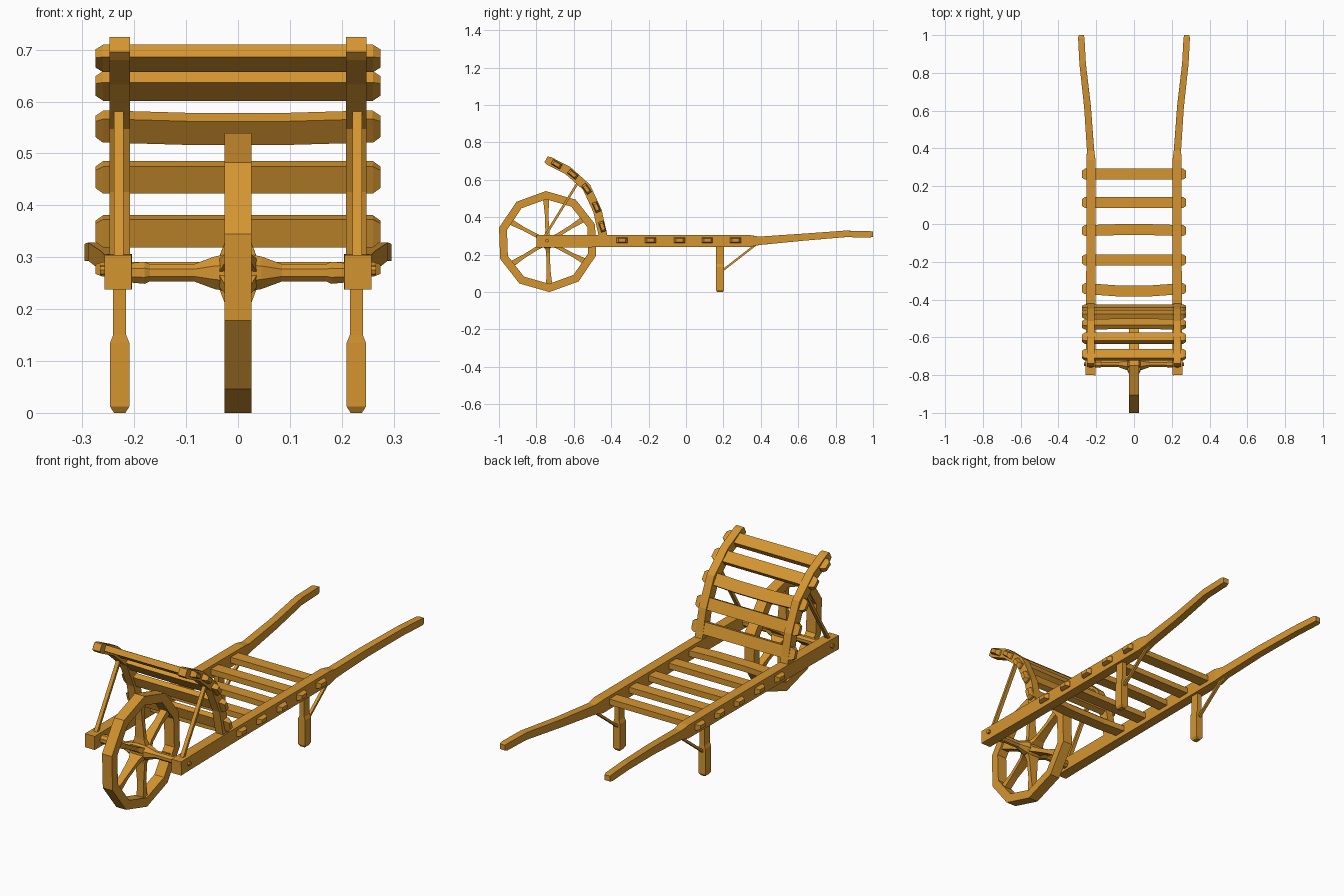
import bpy, bmesh
from math import sin, cos, radians, tau
from mathutils import Vector

cube = bpy.data.objects.get("Cube")
if cube:
    bpy.data.objects.remove(cube)

wood = bpy.data.materials.new("warm wood")
wood.use_nodes = True
colour = (0.66, 0.30, 0.03, 1)
wood.diffuse_color = colour
wood.node_tree.nodes["Principled BSDF"].inputs["Base Color"].default_value = colour


def finish(name, bm):
    bmesh.ops.recalc_face_normals(bm, faces=bm.faces)
    mesh = bpy.data.meshes.new(name)
    bm.to_mesh(mesh)
    bm.free()
    mesh.materials.append(wood)
    obj = bpy.data.objects.new(name, mesh)
    bpy.context.collection.objects.link(obj)
    return obj


def sweep(name, stations, side=(1, 0, 0)):
    """Rectangular bar through (point, width along side, depth) stations."""
    bm = bmesh.new()
    pts = [Vector(s[0]) for s in stations]
    rings = []
    for i, (_, w, d) in enumerate(stations):
        t = (pts[min(i + 1, len(pts) - 1)] - pts[max(i - 1, 0)]).normalized()
        u = Vector(side)
        u = (u - t * u.dot(t)).normalized()
        v = t.cross(u)
        rings.append([bm.verts.new(pts[i] + u * a * w / 2 + v * b * d / 2)
                      for a, b in ((-1, -1), (1, -1), (1, 1), (-1, 1))])
    for r, q in zip(rings, rings[1:]):
        for k in range(4):
            bm.faces.new((r[k], r[(k + 1) % 4], q[(k + 1) % 4], q[k]))
    bm.faces.new(rings[0])
    bm.faces.new(rings[-1])
    return finish(name, bm)


def lathe(name, profile, sides, phase, centre, closed=False):
    """Turn an (x, radius) profile around the x axis."""
    bm = bmesh.new()
    c = Vector(centre)
    rings = []
    for x, r in profile:
        angles = [phase + tau * k / sides for k in range(sides)]
        rings.append([bm.verts.new(c + Vector((x, r * cos(a), r * sin(a)))) for a in angles])
    pairs = list(zip(rings, rings[1:]))
    if closed:
        pairs.append((rings[-1], rings[0]))
    else:
        bm.faces.new(rings[0])
        bm.faces.new(rings[-1])
    for r, q in pairs:
        for k in range(sides):
            n = (k + 1) % sides
            bm.faces.new((r[k], r[n], q[n], q[k]))
    return finish(name, bm)


def slat(name, y, z, along, width, bend=0.0):
    """Cross bar with chamfered ends; 'along' is its wide direction."""
    a = Vector(along).normalized()
    stations = []
    for x, s in ((-.275, .65), (-.26, 1), (-.09, 1), (.09, 1), (.26, 1), (.275, .65)):
        off = a * (bend if abs(x) < .1 else 0)
        stations.append(((x, y + off.y, z + off.z), width * s, .028 * s))
    sweep(name, stations, a)


# Wheel
axle = Vector((0, -.74, .27))
phase = radians(92)
lathe("wheel_rim", [(-.026, .27), (.026, .27), (.026, .226), (-.026, .226)],
      10, phase, axle, closed=True)
half = [(.21, .02), (.18, .023), (.17, .018), (.085, .018), (.045, .034), (.02, .039)]
lathe("hub_and_axle", [(-x, r) for x, r in half] + [(x, r) for x, r in half[::-1]],
      8, radians(22.5), axle)
for i in range(6):
    a = phase + tau * i / 6
    d = Vector((0, cos(a), sin(a)))
    sweep(f"spoke_{i + 1}", [(axle + d * .02, .08, .03), (axle + d * .06, .05, .02),
                             (axle + d * .15, .035, .02), (axle + d * .235, .035, .034)])

# Curved back posts, centre line in the y-z plane
curve = [(-.441, .29), (-.473, .433), (-.532, .561), (-.634, .652), (-.732, .701), (-.748, .71)]

# Paired parts
for label, s in (("right", -1), ("left", 1)):
    x = .228 * s
    sweep(f"{label}_side_beam_and_handle", [
        ((.231 * s, -.8, .271), .052, .066), ((.23 * s, -.73, .272), .052, .066),
        ((.229 * s, -.4, .273), .048, .066), ((x, .34, .273), .048, .064),
        ((.23 * s, .39, .274), .038, .045), ((.246 * s, .62, .293), .036, .038),
        ((.272 * s, .85, .311), .034, .035), ((.279 * s, .985, .309), .034, .033),
        ((.28 * s, 1, .309), .028, .026)])
    sweep(f"{label}_leg", [
        ((x, .182, .25), .025, .043), ((x, .182, .15), .025, .043),
        ((x, .182, .135), .037, .045), ((x, .182, .012), .037, .045),
        ((x, .182, 0), .022, .03)])
    sweep(f"{label}_leg_brace", [((x, .195, .115), .014, .011), ((x, .375, .255), .014, .011)])
    sweep(f"{label}_back_post",
          [((x, y, z), .04, .046 if i < 5 else .034) for i, (y, z) in enumerate(curve)])
    sweep(f"{label}_back_strut", [((x + .002 * s, -.757, .295), .018, .013),
                                  ((x + .002 * s, -.575, .59), .018, .013)])
    lathe(f"{label}_axle_pin", [(.24 * s, .01), (.266 * s, .01)], 8, 0, (0, -.743, .275))

# Bed slats
for i, (y, bend) in enumerate(((-.342, -.012), (-.19, 0), (-.035, .005), (.114, 0), (.264, 0))):
    slat(f"bed_slat_{i + 1}", y, .277, (0, 1, 0), .058, bend)

# Back rest slats
rests = [(-.447, .35, 0), (-.479, .454, 0), (-.532, .552, -.006), (-.605, .63, 0), (-.692, .683, 0)]
for i, (y, z, bend) in enumerate(rests):
    lo, hi = rests[max(i - 1, 0)], rests[min(i + 1, 4)]
    slat(f"back_slat_{i + 1}", y, z, (0, hi[0] - lo[0], hi[1] - lo[1]), .056, bend)
